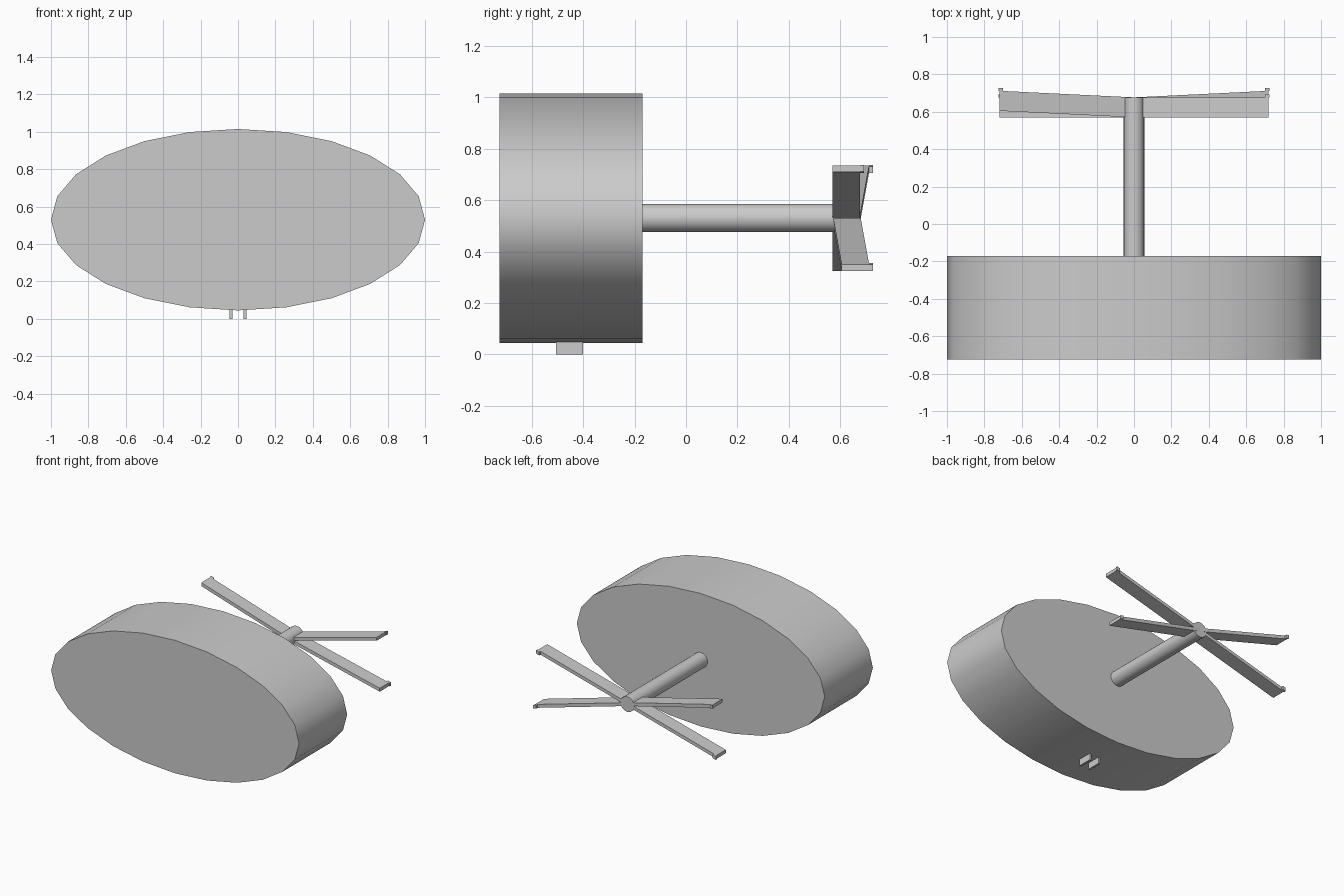
import bpy, bmesh, math
from mathutils import Matrix

if "Cube" in bpy.data.objects:
    bpy.data.objects.remove(bpy.data.objects["Cube"])

CZ = 0.53  # height of the shared centre axis


def make_object(name, bm, smooth=False):
    bmesh.ops.recalc_face_normals(bm, faces=bm.faces)
    mesh = bpy.data.meshes.new(name)
    bm.to_mesh(mesh)
    bm.free()
    ob = bpy.data.objects.new(name, mesh)
    bpy.context.collection.objects.link(ob)
    if smooth:
        bpy.ops.object.select_all(action='DESELECT')
        bpy.context.view_layer.objects.active = ob
        ob.select_set(True)
        bpy.ops.object.shade_smooth_by_angle(angle=math.radians(40))
    return ob


def cylinder_y(name, rx, rz, y0, y1, sides=24):
    bm = bmesh.new()
    bmesh.ops.create_cone(bm, cap_ends=True, segments=sides, radius1=1, radius2=1, depth=1)
    bm.transform(Matrix.Translation((0, (y0 + y1) / 2, CZ))
                 @ Matrix.Diagonal((rx, y1 - y0, rz, 1))
                 @ Matrix.Rotation(math.pi / 2, 4, 'X'))
    return make_object(name, bm, True)


def add_box(bm, a, b):
    res = bmesh.ops.create_cube(bm, size=1)
    for v in res['verts']:
        v.co = [a[i] + (b[i] - a[i]) * (v.co[i] + 0.5) for i in range(3)]


# Oval cabin and tail boom
cylinder_y("oval_body", 1.0, 0.485, -0.725, -0.17)
cylinder_y("boom", 0.055, 0.055, -0.17, 0.677)

# Four tail blades: one straight pair, one pair swept backwards, each with a tip lip
TIP, RISE, HALF = 0.72, 0.1925, 0.0125
for name, sx, sz, sweep in (("upper_right", 1, 1, 0), ("lower_left", -1, -1, 0),
                            ("upper_left", -1, 1, 0.035), ("lower_right", 1, -1, 0.035)):
    bm = bmesh.new()
    add_box(bm, (0, 0.57, -HALF), (TIP, 0.677, HALF))
    add_box(bm, (TIP - 0.02, 0.677, -HALF), (TIP + 0.005, 0.692, HALF))
    for v in bm.verts:
        t = v.co.x / TIP
        v.co = (sx * v.co.x, v.co.y + sweep * t, CZ + v.co.z + sz * RISE * t)
    make_object("blade_" + name, bm)

# Two small plate feet
for side, sx in (("left", -1), ("right", 1)):
    bm = bmesh.new()
    add_box(bm, (sx * 0.0375 - 0.0075, -0.505, 0), (sx * 0.0375 + 0.0075, -0.40, 0.06))
    make_object("foot_" + side, bm)
